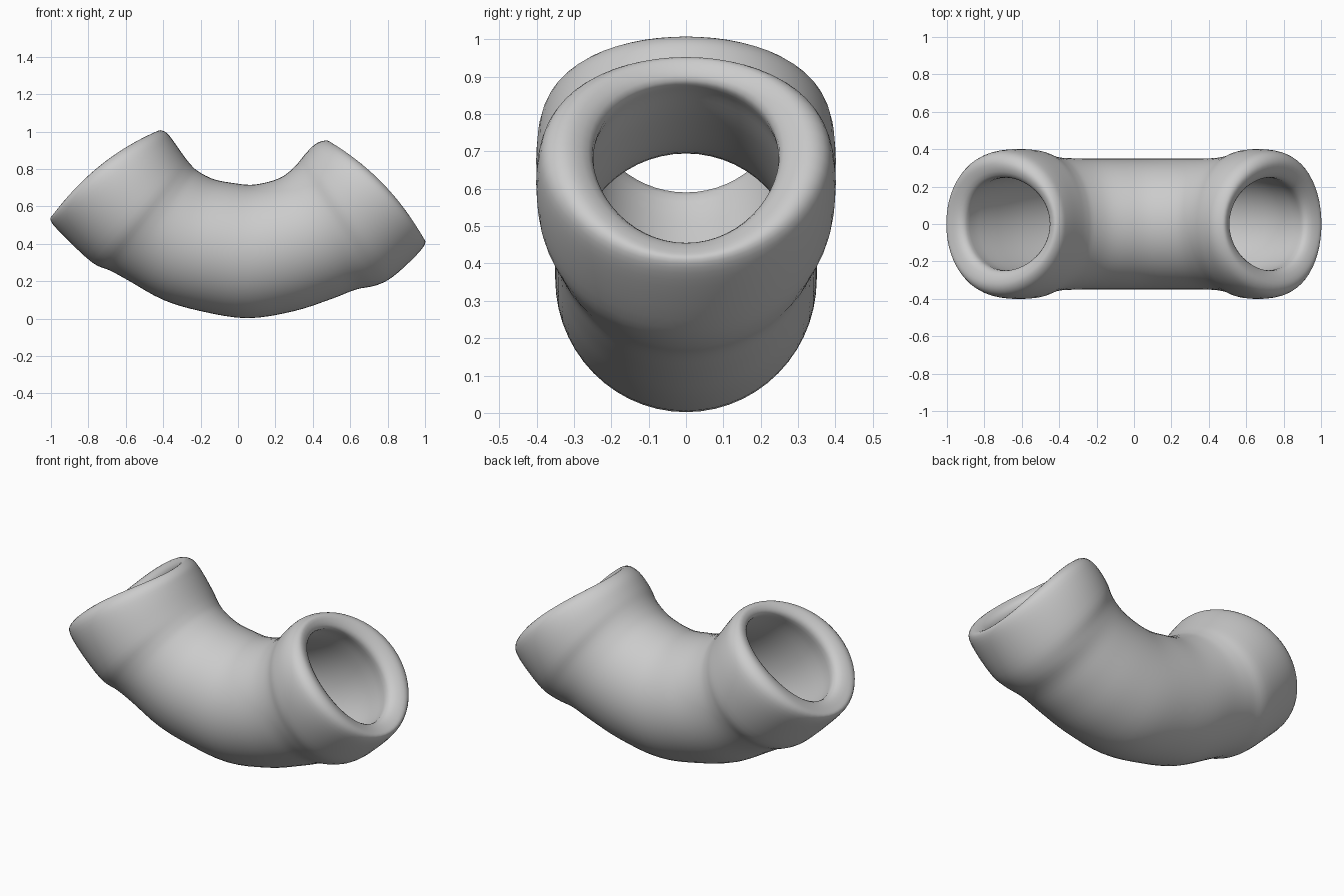
import bpy, bmesh, math
from mathutils import Vector

if "Cube" in bpy.data.objects:
    bpy.data.objects.remove(bpy.data.objects["Cube"])

SEG, SUB = 56, 4

# Sections: outer-bend x, z, inner-bend x, z, half width, sideways bulge
outer = [
    (-.91, .59, -.45, .96, .25, .03),
    (-.985, .555, -.425, 1.005, .32, .05),
    (-1.0, .52, -.385, .995, .38, .04),
    (-.93, .44, -.35, .955, .40, .01),
    (-.78, .30, -.29, .87, .395, 0),
    (-.68, .255, -.25, .82, .37, 0),
    (-.58, .20, -.21, .785, .355, 0),
    (-.40, .10, -.13, .745, .35, 0),
    (-.20, .04, -.03, .725, .35, 0),
    (.05, .002, .07, .715, .35, 0),
    (.30, .04, .16, .73, .35, 0),
    (.50, .105, .23, .755, .35, 0),
    (.63, .155, .28, .79, .355, 0),
    (.74, .178, .32, .83, .37, 0),
    (.83, .225, .36, .88, .395, 0),
    (.95, .335, .41, .93, .40, -.01),
    (1.0, .40, .455, .95, .38, -.04),
    (.985, .43, .49, .945, .32, -.05),
    (.915, .455, .51, .89, .25, -.03),
]
inner = [
    (.85, .40, .46, .855, .265, 0),
    (.70, .28, .36, .79, .285, 0),
    (.40, .14, .20, .72, .30, 0),
    (.05, .09, .07, .695, .30, 0),
    (-.30, .14, -.07, .71, .30, 0),
    (-.60, .31, -.25, .80, .285, 0),
    (-.83, .51, -.40, .91, .265, 0),
]
stations = outer + inner
n = len(stations)


def spline(p0, p1, p2, p3, t):
    return .5 * (2 * p1 + (p2 - p0) * t + (2 * p0 - 5 * p1 + 4 * p2 - p3) * t * t
                 + (3 * p1 - p0 - 3 * p2 + p3) * t ** 3)


def section(s):
    bx, bz, tx, tz, w, bulge = s
    b, t = Vector((bx, 0, bz)), Vector((tx, 0, tz))
    mid, half = (b + t) / 2, (t - b) / 2
    normal = Vector((-half.z, 0, half.x)).normalized()
    pts = []
    for k in range(SEG):
        a = math.tau * k / SEG
        pts.append(mid + half * math.cos(a) + Vector((0, w * math.sin(a), 0))
                   + normal * bulge * math.sin(a) ** 2)
    return pts


# Hollow curved pipe: sections run along the outside and back through the bore
bm = bmesh.new()
rings = []
for i in range(n):
    quad = [stations[(i + j) % n] for j in (-1, 0, 1, 2)]
    for j in range(SUB):
        s = [spline(*c, j / SUB) for c in zip(*quad)]
        rings.append([bm.verts.new(p) for p in section(s)])
for i, r in enumerate(rings):
    q = rings[(i + 1) % len(rings)]
    for k in range(SEG):
        m = (k + 1) % SEG
        bm.faces.new((r[k], r[m], q[m], q[k]))
bmesh.ops.recalc_face_normals(bm, faces=bm.faces)
for f in bm.faces:
    f.smooth = True
mesh = bpy.data.meshes.new("elbow_pipe")
bm.to_mesh(mesh)
bm.free()
pipe = bpy.data.objects.new("elbow_pipe", mesh)
bpy.context.collection.objects.link(pipe)
